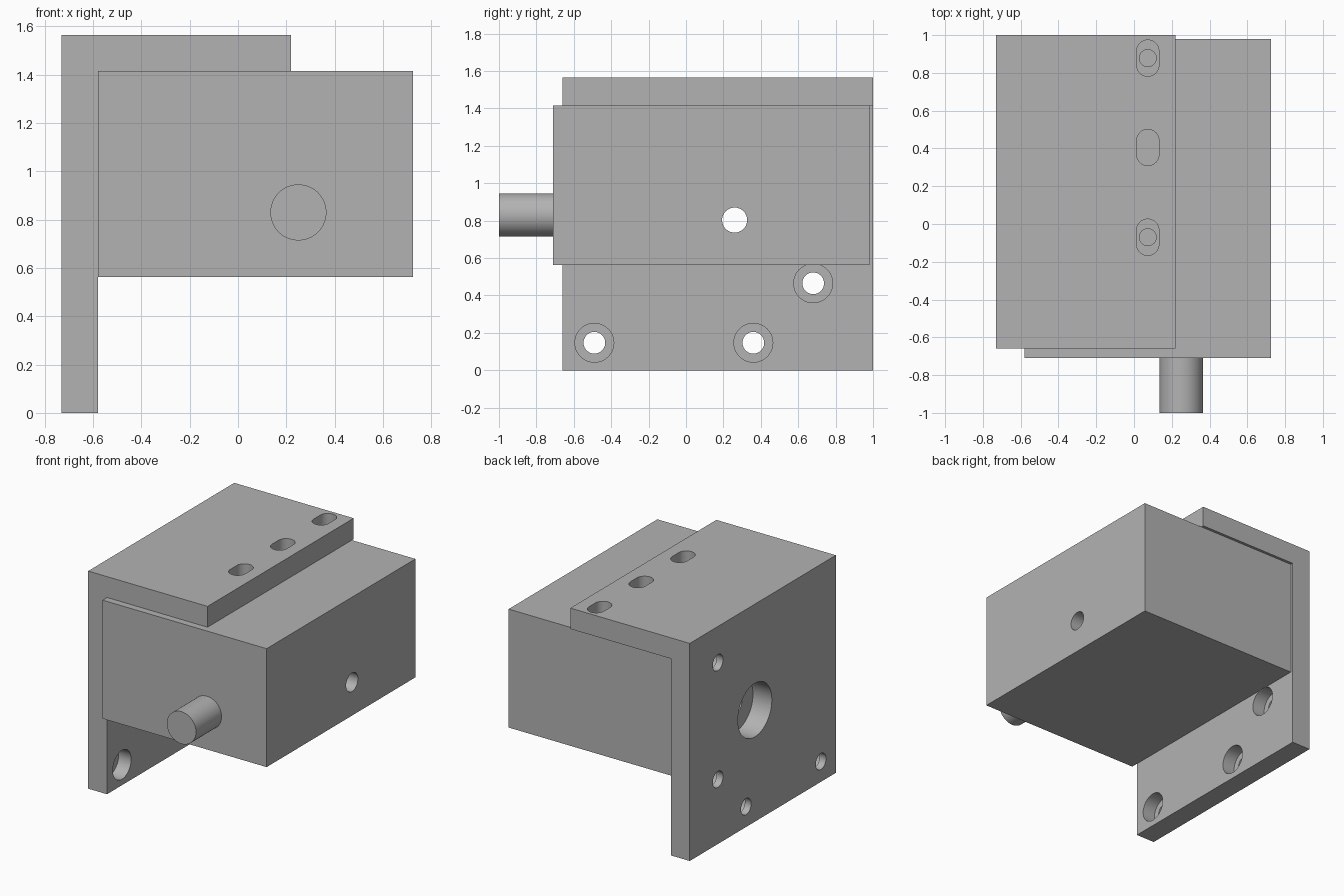
import bpy, bmesh
from math import sin, cos, pi
from mathutils import Vector

cube = bpy.data.objects.get("Cube")
if cube:
    bpy.data.objects.remove(cube, do_unlink=True)

grey = bpy.data.materials.new("plain grey")
grey.use_nodes = True
grey.diffuse_color = (0.45, 0.45, 0.45, 1)
grey.node_tree.nodes["Principled BSDF"].inputs["Base Color"].default_value = grey.diffuse_color


def prism(name, profile, axis, start, end):
    """Extrude a 2D profile along an axis; x uses (y, z), y uses (x, z), z uses (x, y)."""
    def place(p, t):
        p = list(p)
        p.insert("xyz".index(axis), t)
        return Vector(p)
    bm = bmesh.new()
    face = bm.faces.new([bm.verts.new(place(p, start)) for p in profile])
    out = bmesh.ops.extrude_face_region(bm, geom=[face])
    moved = [v for v in out["geom"] if isinstance(v, bmesh.types.BMVert)]
    bmesh.ops.translate(bm, verts=moved, vec=place((0, 0), end - start))
    bmesh.ops.recalc_face_normals(bm, faces=bm.faces)
    mesh = bpy.data.meshes.new(name)
    bm.to_mesh(mesh)
    bm.free()
    mesh.materials.append(grey)
    obj = bpy.data.objects.new(name, mesh)
    bpy.context.collection.objects.link(obj)
    return obj


def rect(a0, a1, b0, b1):
    return [(a0, b0), (a1, b0), (a1, b1), (a0, b1)]


def round_profile(a, b, r, stretch=0.0, n=48):
    """Circle, or a slot when its two halves are pulled apart along b."""
    pts = []
    for half, shift in ((0, stretch), (pi, -stretch)):
        steps = n // 2 + (1 if stretch else 0)
        for i in range(steps):
            t = half + 2 * pi * i / n
            pts.append((a + r * cos(t), b + shift + r * sin(t)))
    return pts


def activate(obj):
    bpy.ops.object.select_all(action="DESELECT")
    obj.select_set(True)
    bpy.context.view_layer.objects.active = obj


def cut(obj, profile, axis, start, end):
    cutter = prism("cutter", profile, axis, start, end)
    cutter.hide_render = True
    mod = obj.modifiers.new("cut", "BOOLEAN")
    mod.operation, mod.solver, mod.object = "DIFFERENCE", "EXACT", cutter
    activate(obj)
    bpy.ops.object.modifier_apply(modifier=mod.name)
    bpy.data.objects.remove(cutter, do_unlink=True)


# Main dimensions
wall_out, wall_in, flange_end = -0.73, -0.58, 0.22
block_top, top = 1.415, 1.565
slot_x = 0.073

# L-shaped mounting bracket
bracket = prism("mounting_bracket",
                [(wall_out, 0), (wall_in, 0), (wall_in, block_top), (flange_end, block_top),
                 (flange_end, top), (wall_out, top)], "y", -0.66, 1.0)

# Counterbored screw holes in the upright plate
for y, z in ((-0.49, 0.147), (0.36, 0.147), (0.68, 0.465), (0.68, 1.305)):
    cut(bracket, round_profile(y, z, 0.058), "x", wall_out - 0.1, wall_in + 0.05)
    cut(bracket, round_profile(y, z, 0.104), "x", wall_in - 0.1, wall_in + 0.05)

# Large clearance hole in the upright plate
cut(bracket, round_profile(0.26, 0.803, 0.193), "x", wall_out - 0.1, wall_in + 0.1)

# Adjustment slots in the top flange
for y in (-0.07, 0.405, 0.878):
    cut(bracket, round_profile(slot_x, y, 0.059, 0.037), "z", block_top - 0.1, top + 0.1)

# Main block with cross hole and blind screw holes
block = prism("main_block", rect(wall_in, 0.725, -0.71, 0.98), "z", 0.563, block_top)
cut(block, round_profile(0.26, 0.803, 0.067), "x", wall_in - 0.1, 0.9)
for y in (-0.07, 0.878):
    cut(block, round_profile(slot_x, y, 0.045), "z", block_top - 0.2, block_top + 0.1)

# Front shaft
shaft = prism("front_shaft", round_profile(0.25, 0.83, 0.116, n=64), "y", -1.0, -0.71)

for obj in (bracket, block, shaft):
    activate(obj)
    bpy.ops.object.shade_smooth_by_angle(angle=pi / 6)
